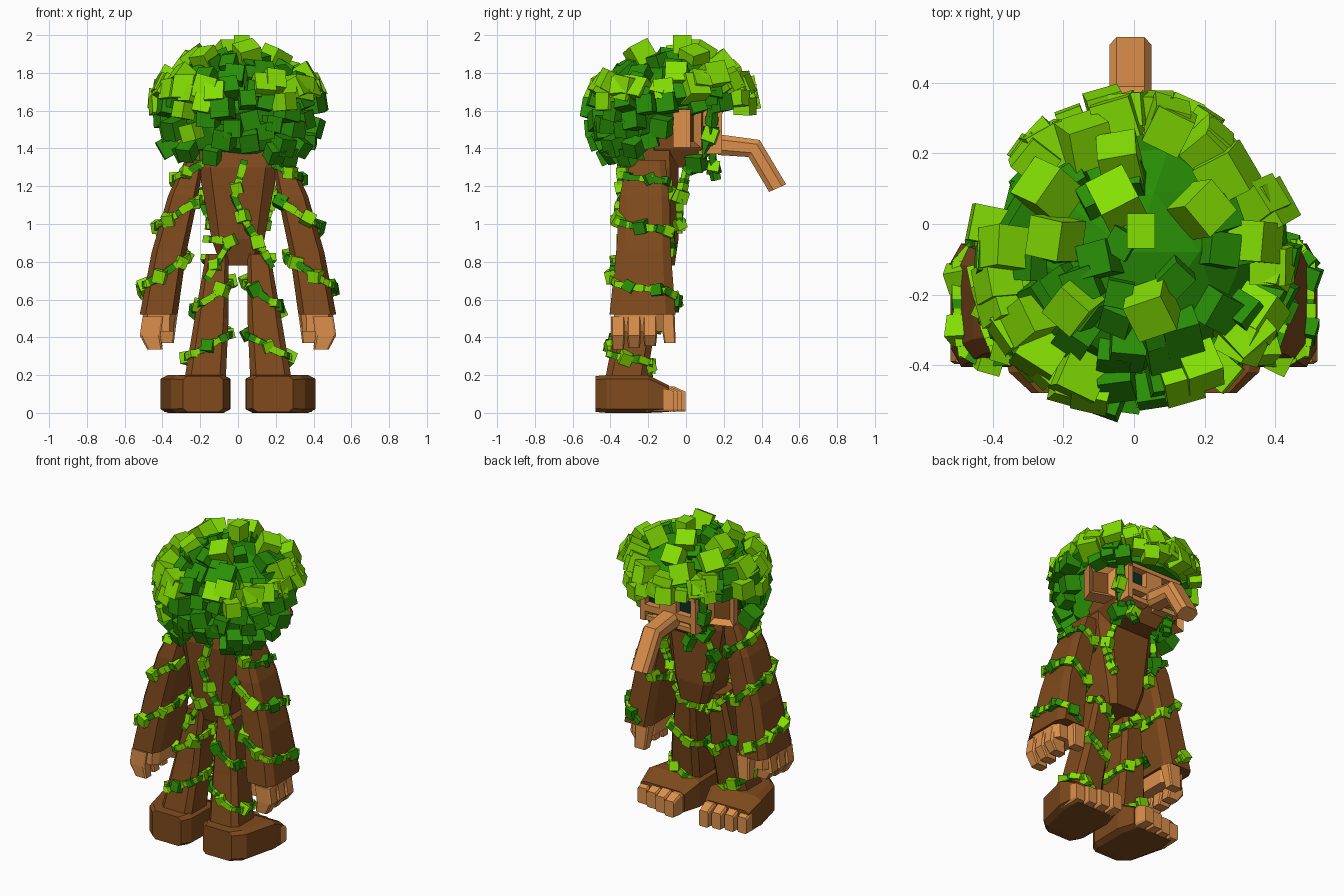
import bpy, bmesh, math, random
from mathutils import Vector, Matrix, Euler

random.seed(5)
if "Cube" in bpy.data.objects:
    bpy.data.objects.remove(bpy.data.objects["Cube"])


def material(name, rgb):
    m = bpy.data.materials.new(name)
    m.use_nodes = True
    m.diffuse_color = (*rgb, 1)
    m.node_tree.nodes["Principled BSDF"].inputs["Base Color"].default_value = (*rgb, 1)
    return m


MATS = [material("bark brown", (0.21, 0.068, 0.012)),
        material("light wood", (0.72, 0.28, 0.07)),
        material("lime leaf", (0.23, 0.74, 0.001)),
        material("dark leaf", (0.022, 0.28, 0.002)),
        material("eye dark", (0.004, 0.03, 0.02))]
BARK, WOOD, LIME, LEAF, EYE = range(5)


def finish(bm, name):
    bmesh.ops.recalc_face_normals(bm, faces=bm.faces[:])
    me = bpy.data.meshes.new(name)
    bm.to_mesh(me)
    bm.free()
    for m in MATS:
        me.materials.append(m)
    ob = bpy.data.objects.new(name, me)
    bpy.context.collection.objects.link(ob)


def add_box(bm, loc, size, mat, rot=Matrix.Identity(4)):
    mx = Matrix.Translation(loc) @ rot @ Matrix.Diagonal((*size, 1))
    verts = bmesh.ops.create_cube(bm, size=1, matrix=mx)["verts"]
    faces = {f for v in verts for f in v.link_faces}
    for f in faces:
        f.material_index = mat
    return faces


def box(name, loc, size, mat):
    bm = bmesh.new()
    add_box(bm, loc, size, mat)
    finish(bm, name)


def wobble(amount):
    return Euler([random.uniform(-amount, amount) for _ in range(3)]).to_matrix().to_4x4()


def skin(name, loops, mat):
    """Join eight-point sections into a closed body."""
    bm = bmesh.new()
    rings = [[bm.verts.new(p) for p in loop] for loop in loops]
    for lo, hi in zip(rings, rings[1:]):
        for i in range(8):
            j = (i + 1) % 8
            bm.faces.new((lo[i], lo[j], hi[j], hi[i]))
    bm.faces.new(rings[0])
    bm.faces.new(rings[-1])
    for f in bm.faces:
        f.material_index = mat
    finish(bm, name)


def loft(name, rings, mat, axis="z", chamfer=0.3):
    """Skin chamfered rectangles; each ring is (centre, half width, half depth)."""
    k = 1 - chamfer
    outline = [(1, -k), (1, k), (k, 1), (-k, 1), (-1, k), (-1, -k), (-k, -1), (k, -1)]
    skin(name, [[Vector(c) + Vector((u * a, v * b, 0) if axis == "z" else (u * a, 0, v * b))
                 for u, v in outline] for c, a, b in rings], mat)


def vine(name, points, width=0.036, lime=0.6):
    """Chain of small twisted blocks with bigger leaf blocks along a path."""
    bm = bmesh.new()
    step = 0
    for a, b in zip(points, points[1:]):
        a, b = Vector(a), Vector(b)
        n = max(1, round((b - a).length / 0.026))
        rot = (b - a).to_track_quat("Z", "Y").to_matrix().to_4x4()
        for i in range(n):
            p = a.lerp(b, i / n)
            w = width * random.uniform(0.8, 1.2)
            add_box(bm, p, (w, w, 0.04), LIME if random.random() < lime else LEAF, rot)
            step += 1
            if step % 6 == 0:
                s = width * random.uniform(1.5, 1.9)
                add_box(bm, p, (s, s, s), LIME if random.random() < lime + 0.2 else LEAF, wobble(0.5))
    finish(bm, name)


def wrap(rings, turns, start, side):
    """Path around a lofted limb, steep on its front and back, level on its sides."""
    pts, n = [], int(turns * 14)
    for i in range(n + 1):
        ang = start + side * turns * math.tau * i / n
        f = i / n - side * 0.35 * (math.sin(2 * ang) - math.sin(2 * start)) / (turns * math.tau)
        t = min(max(0.03 + 0.92 * f, 0.01), 0.98) * (len(rings) - 1)
        k = int(t)
        (c0, a0, b0), (c1, a1, b1) = rings[k], rings[k + 1]
        c = Vector(c0).lerp(Vector(c1), t - k)
        a, b = a0 + (a1 - a0) * (t - k), b0 + (b1 - b0) * (t - k)
        u, v = math.cos(ang), math.sin(ang)
        r = 1 / max(abs(u), abs(v), (abs(u) + abs(v)) / 1.7)
        pts.append(c + Vector((u * r * (a + 0.003), v * r * (b + 0.003), 0)))
    return pts


# Torso and head
loft("torso", [((0.01, -0.17, 0.78), 0.1, 0.11), ((0, -0.18, 0.92), 0.14, 0.14),
               ((0, -0.19, 1.3), 0.21, 0.15), ((0, -0.18, 1.42), 0.2, 0.13)], BARK)
loft("head", [((0, -0.07, 1.3), 0.15, 0.15), ((0, -0.04, 1.4), 0.21, 0.18),
              ((0, -0.05, 1.66), 0.22, 0.18)], BARK)

# Face: brow, nose bridge, cheeks around recessed eyes
box("brow", (0, 0.14, 1.61), (0.4, 0.11, 0.05), WOOD)
box("nose_bridge", (0, 0.14, 1.5), (0.12, 0.1, 0.2), WOOD)
for s, side in ((1, "left"), (-1, "right")):
    box(side + "_cheek", (s * 0.115, 0.14, 1.455), (0.17, 0.1, 0.045), WOOD)
    box(side + "_jaw", (s * 0.1, 0.135, 1.385), (0.14, 0.09, 0.03), WOOD)
    box(side + "_temple", (s * 0.185, 0.13, 1.49), (0.035, 0.12, 0.24), WOOD)
    box(side + "_eye", (s * 0.115, 0.142, 1.525), (0.11, 0.009, 0.11), EYE)

# Long bent nose
sections = [((0.17, 1.365), (0.17, 1.475)), ((0.33, 1.355), (0.39, 1.445)), ((0.44, 1.17), (0.53, 1.21))]
profile = [(-0.04, 0), (0.04, 0), (0.06, 0.25), (0.06, 0.75), (0.04, 1), (-0.04, 1), (-0.06, 0.75), (-0.06, 0.25)]
skin("nose", [[Vector((x - 0.01, *Vector(lo).lerp(Vector(hi), t))) for x, t in profile]
              for lo, hi in sections], WOOD)

for s, side in ((1, "left"), (-1, "right")):
    # Ear with a hollow, turned slightly outwards
    bm = bmesh.new()
    turn = Matrix.Rotation(-s * 0.35, 4, "Z")
    faces = add_box(bm, (s * 0.275, 0.005, 1.505), (0.16, 0.1, 0.2), WOOD, turn)
    cup = max(faces, key=lambda f: f.calc_center_median().y)
    bmesh.ops.inset_individual(bm, faces=[cup], thickness=0.045)
    bmesh.ops.translate(bm, verts=cup.verts[:], vec=turn @ Vector((0, -0.03, 0)))
    cup.material_index = BARK
    finish(bm, side + "_ear")

    # Arm
    arm = [((s * 0.23, -0.21, 1.34), 0.05, 0.1), ((s * 0.29, -0.22, 1.15), 0.08, 0.13),
           ((s * 0.365, -0.225, 0.85), 0.092, 0.145), ((s * 0.42, -0.23, 0.52), 0.1, 0.175)]
    loft(side + "_arm", arm, BARK)

    # Hand
    loft(side + "_palm", [((s * 0.42, -0.25, 0.43), 0.08, 0.13), ((s * 0.42, -0.25, 0.53), 0.085, 0.13)], WOOD)
    for i in range(3):
        y = -0.36 + 0.085 * i
        loft(f"{side}_finger_{i + 1}", [((s * 0.44, y, 0.335 + 0.01 * i), 0.04, 0.031),
                                        ((s * 0.465, y, 0.41), 0.055, 0.037),
                                        ((s * 0.45, y, 0.51), 0.055, 0.037)], WOOD, chamfer=0.2)
    loft(side + "_thumb", [((s * 0.38, -0.085, 0.37), 0.04, 0.03), ((s * 0.37, -0.1, 0.52), 0.05, 0.04)],
         WOOD, chamfer=0.2)

    # Leg
    leg = [((s * 0.11, -0.22, 0.84), 0.06, 0.09), ((s * 0.14, -0.26, 0.5), 0.09, 0.105),
           ((s * 0.175, -0.32, 0.17), 0.11, 0.11)]
    loft(side + "_leg", leg, BARK)

    # Foot with a sloping instep and staggered toes
    loft(side + "_foot", [((s * 0.185, -0.48, 0.1), 0.105, 0.095), ((s * 0.2, -0.42, 0.1), 0.155, 0.1),
                          ((s * 0.225, -0.2, 0.1), 0.185, 0.1), ((s * 0.235, -0.09, 0.075), 0.16, 0.07)],
         BARK, axis="y", chamfer=0.2)
    for i in range(4):
        x, tip = 0.122 + 0.08 * i, -0.003 - 0.02 * i
        loft(f"{side}_toe_{i + 1}", [((s * x, tip - 0.15, 0.073), 0.036, 0.066), ((s * x, tip - 0.06, 0.073), 0.037, 0.067),
                                     ((s * (x + 0.003), tip, 0.06), 0.033, 0.052)], WOOD, axis="y", chamfer=0.2)

    # Vines around the limbs, jaw and chest
    vine(side + "_arm_vine", wrap(arm, 2.7, -math.pi / 2 - s * 0.8, s))
    vine(side + "_leg_vine", wrap(leg, 2.3, -math.pi / 2 - s * 4.3, s))
    vine(side + "_jaw_vine", [(s * 0.22, 0.14, 1.6), (s * 0.21, 0.13, 1.47), (s * 0.18, 0.09, 1.37),
                              (s * 0.15, 0.0, 1.27)], width=0.05, lime=0.0)
    vine(side + "_chest_vine", [(s * 0.15, 0.0, 1.27), (s * 0.19, -0.035, 1.12), (s * 0.12, -0.035, 0.95)], lime=0.4)
    vine(side + "_beard_strand", [(s * 0.16, 0.14, 1.42), (s * 0.13, 0.14, 1.32), (s * 0.12, 0.16, 1.23)], lime=0.0)

vine("back_vine", [(0.03, -0.345, 1.32), (-0.02, -0.345, 1.14), (0.05, -0.335, 0.99),
                   (0.13, -0.31, 0.86), (0.18, -0.29, 0.76)])
vine("hip_vine", [(-0.16, -0.26, 0.92), (-0.04, -0.33, 0.91), (-0.12, -0.32, 0.78), (-0.17, -0.32, 0.7)])

# Leafy crown: solid core trimmed around the face, covered with blocks
CENTRE = Vector((0, -0.08, 1.61))


def dome(u, scale):
    return CENTRE + Vector((u.x * 0.41, u.y * 0.4, u.z * (0.31 if u.z > 0 else 0.5))) * scale


def hairline(y):
    return 1.34 if y < -0.1 else 1.61


bm = bmesh.new()
bmesh.ops.create_icosphere(bm, subdivisions=2, radius=1)
for v in bm.verts:
    p = dome(v.co, 0.86)
    v.co = (p.x, p.y, max(p.z, hairline(p.y)))
for f in bm.faces:
    f.material_index = LEAF
finish(bm, "crown_core")


def add_leaf(bm, u, reach, size, mat):
    rot = u.to_track_quat("Z", "Y").to_matrix().to_4x4() @ wobble(0.25)
    add_box(bm, dome(u, reach), (size, size, size), mat, rot)


# Big bright leaves over the top, then smaller mixed leaves around the sides
TOP = [(-.05, .32), (.1, .27), (-.24, .22), (-.14, .23), (-.04, .18), (-.24, .09), (-.05, .07), (.21, .21),
       (.26, .14), (.19, .04), (.37, .04), (.34, -.05), (.43, -.12), (-.36, -.07), (-.22, -.04), (-.39, -.22),
       (-.29, -.27), (-.17, -.23), (.05, -.24), (-.27, -.37), (-.16, -.43), (.32, -.31), (.39, -.27), (.13, -.43)]
bm = bmesh.new()
for x, y in TOP:
    u = Vector((x / 0.41, (y + 0.08) / 0.4, 0))
    u.z = math.sqrt(max(0.12, 1 - u.length_squared))
    add_leaf(bm, u.normalized(), 1.01, random.uniform(0.105, 0.13), LIME)
add_box(bm, (0.02, -0.02, 1.95), (0.08, 0.1, 0.1), LIME)
finish(bm, "top_leaves")

bm = bmesh.new()
COUNT = 210
for i in range(COUNT):
    z = 1 - 2 * (i + 0.5) / COUNT
    r, ang = math.sqrt(1 - z * z), i * math.pi * (3 - math.sqrt(5))
    u = Vector((r * math.cos(ang), r * math.sin(ang), z))
    u = (u + Vector([random.uniform(-0.07, 0.07) for _ in range(3)])).normalized()
    if dome(u, 1).z < hairline(dome(u, 1).y) + 0.01:
        continue
    chance = 0.0 if u.z > 0.45 else 0.6 if u.y > 0 else 0.15 + 0.3 * abs(u.x)
    if u.z < -0.3:
        chance = 0.12
    if random.random() < chance:
        add_leaf(bm, u, 1.04, random.uniform(0.075, 0.105), LIME)
    elif u.z < 0.45 or random.random() < 0.5:
        depth = 0.87 if u.z > 0.45 or u.y > 0.2 else random.uniform(0.94, 1.04)
        add_leaf(bm, u, depth, random.uniform(0.075, 0.105), LEAF)
finish(bm, "side_leaves")
